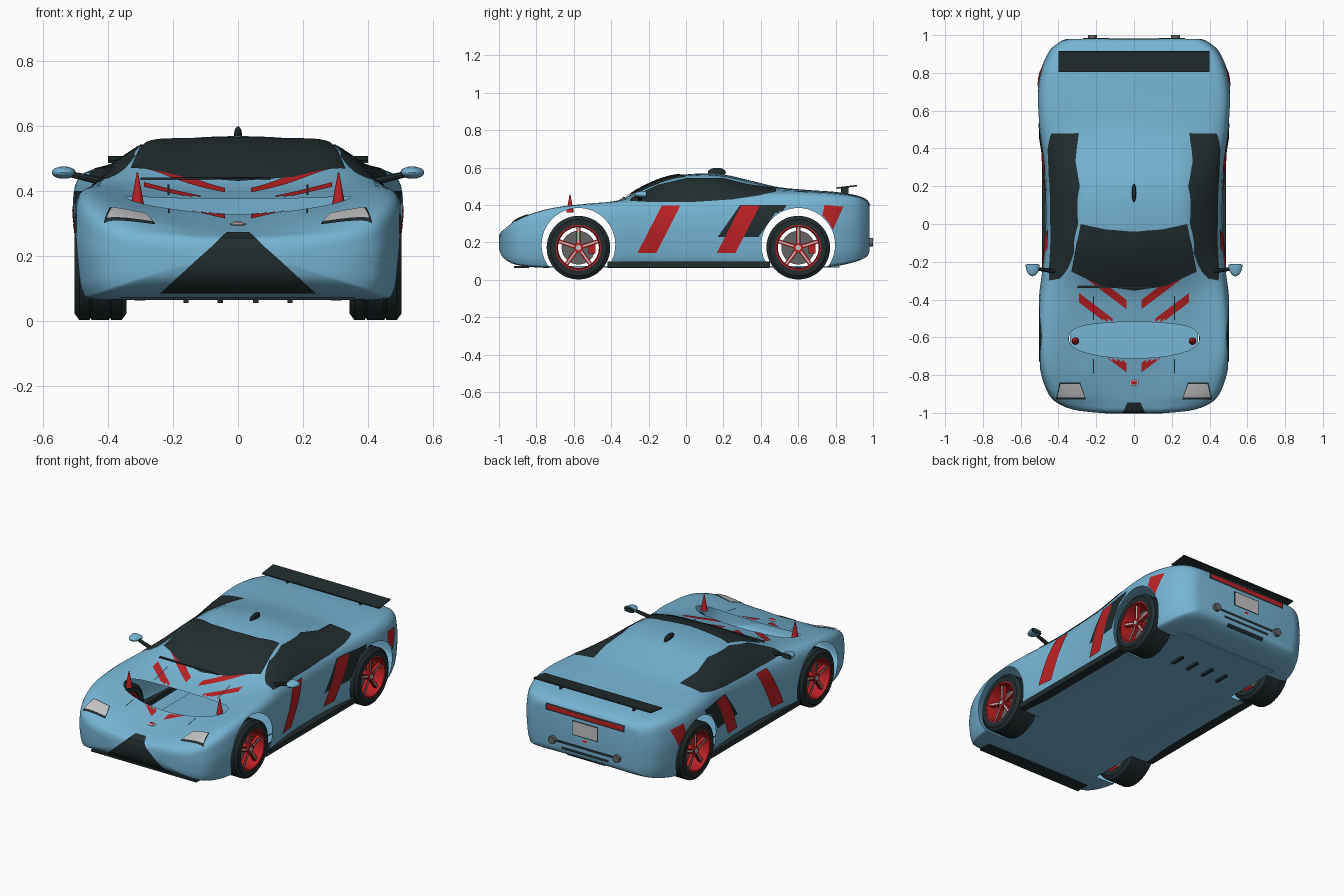
import bpy, bmesh
from math import radians, pi, cos, sin, hypot
from mathutils import Vector, Matrix
from mathutils.bvhtree import BVHTree

if "Cube" in bpy.data.objects:
    bpy.data.objects.remove(bpy.data.objects["Cube"])


def material(name, rgb):
    m = bpy.data.materials.new(name)
    m.use_nodes = True
    m.diffuse_color = (*rgb, 1)
    m.node_tree.nodes["Principled BSDF"].inputs["Base Color"].default_value = (*rgb, 1)
    return m


BLUE = material("sky blue paint", (.18, .46, .66))
BLACK = material("dark glass and rubber", (.016, .026, .028))
RED = material("red paint", (.5, .015, .018))
PALE = material("pale grey", (.55, .55, .55))
GREY = material("brake grey", (.13, .13, .13))


def make(name, bm, mat, smooth=True, recalc=True):
    if recalc:
        bmesh.ops.recalc_face_normals(bm, faces=bm.faces)
    me = bpy.data.meshes.new(name)
    bm.to_mesh(me)
    bm.free()
    me.materials.append(mat)
    ob = bpy.data.objects.new(name, me)
    bpy.context.collection.objects.link(ob)
    if smooth:
        bpy.ops.object.select_all(action='DESELECT')
        ob.select_set(True)
        bpy.context.view_layer.objects.active = ob
        bpy.ops.object.shade_smooth_by_angle(angle=radians(35))
    return ob


def box(name, lo, hi, mat, rot=None):
    lo, hi = Vector(lo), Vector(hi)
    bm = bmesh.new()
    m = Matrix.Translation((lo + hi) / 2) @ Matrix.Diagonal((*(hi - lo), 1))
    bmesh.ops.create_cube(bm, size=1, matrix=(rot or Matrix()) @ m)
    return make(name, bm, mat, False)


def cone(name, p, q, r1, r2, mat, seg=24):
    p, q = Vector(p), Vector(q)
    turn = (q - p).to_track_quat('Z', 'Y').to_matrix().to_4x4()
    bm = bmesh.new()
    bmesh.ops.create_cone(bm, cap_ends=True, segments=seg, radius1=r1, radius2=r2,
                          depth=(q - p).length, matrix=Matrix.Translation((p + q) / 2) @ turn)
    return make(name, bm, mat)


def ball(name, centre, size, mat, flat_back=False):
    bm = bmesh.new()
    bmesh.ops.create_uvsphere(bm, u_segments=24, v_segments=14, radius=1)
    for v in bm.verts:
        if flat_back:
            v.co.y = min(v.co.y, 0)
        v.co = Vector(centre) + v.co * Vector(size)
    return make(name, bm, mat)


def spline(pts, per, closed=False):
    """Catmull-Rom through tuples of any length"""
    n, out = len(pts), []
    get = lambda i: pts[i % n] if closed else pts[max(0, min(n - 1, i))]
    for i in range(n if closed else n - 1):
        quad = list(zip(get(i - 1), get(i), get(i + 1), get(i + 2)))
        for k in range(per):
            t = k / per
            out.append([b + t * (c - a + t * (2*a - 5*b + 4*c - d + t * (3*(b - c) + d - a))) / 2
                        for a, b, c, d in quad])
    return out if closed else out + [list(pts[-1])]


def skin(rings, loop_ends=False):
    """Quads across a list of closed rings"""
    bm = bmesh.new()
    vs = [[bm.verts.new(p) for p in ring] for ring in rings]
    if loop_ends:
        vs.append(vs[0])
    for a, b in zip(vs, vs[1:]):
        for i in range(len(a)):
            j = (i + 1) % len(a)
            bm.faces.new((a[i], a[j], b[j], b[i]))
    if not loop_ends:
        bm.faces.new(vs[0])
        bm.faces.new(vs[-1])
    return bm


# Body stations: y, half width, floor, shoulder z, roof-edge x, roof-edge z, centre z
STATIONS = [
    (-1, .18, .17, .22, .1, .235, .235), (-.985, .31, .13, .25, .18, .26, .255),
    (-.95, .4, .1, .285, .22, .28, .268), (-.9, .45, .08, .32, .25, .305, .282),
    (-.8, .488, .068, .36, .28, .337, .307), (-.68, .505, .065, .388, .29, .358, .337),
    (-.5, .507, .065, .405, .29, .39, .38), (-.36, .498, .065, .41, .31, .425, .42),
    (-.24, .482, .065, .415, .32, .47, .49), (-.1, .468, .065, .42, .3, .525, .548),
    (.06, .465, .065, .43, .285, .547, .568), (.2, .468, .065, .438, .285, .54, .563),
    (.36, .482, .065, .45, .29, .508, .527), (.5, .502, .065, .455, .3, .485, .495),
    (.66, .512, .065, .455, .3, .475, .48), (.8, .495, .075, .448, .3, .465, .47),
    (.91, .45, .1, .435, .28, .447, .452), (.965, .39, .125, .41, .26, .425, .43),
    (.98, .35, .15, .385, .25, .4, .405)]


def section(row):
    y, w, zb, zs, xr, zr, zc = row
    h = zs - zb
    half = [(0, zc), (xr / 2, zc * .75 + zr * .25), (xr, zr), (.93 * w, zs), (w, zs - .3 * h),
            (.995 * w, zb + .35 * h), (.96 * w, zb + .08 * h), (.87 * w, zb), (.4 * w, zb), (0, zb)]
    full = half + [(-x, z) for x, z in half[-2:0:-1]]
    return [(x, y, z) for x, z in spline(full, 5, True)]


body = make("body_shell", skin([section(r) for r in spline(STATIONS, 5)]), BLUE)

# Wheel arches cut through the shell, then opened up
ARCHES, AZ, AR = (-.575, .6), .187, .197
for y in ARCHES:
    cutter = cone("arch_cutter", (-1, y, AZ), (1, y, AZ), AR, AR, BLUE, 64)
    mod = body.modifiers.new("arch", 'BOOLEAN')
    mod.object, mod.operation = cutter, 'DIFFERENCE'
    bpy.context.view_layer.objects.active = body
    bpy.ops.object.modifier_apply(modifier=mod.name)
    bpy.data.objects.remove(cutter)
bm = bmesh.new()
bm.from_mesh(body.data)
walls = [f for f in bm.faces if abs(f.normal.x) < .02 and any(
    all(abs(hypot(v.co.y - y, v.co.z - AZ) - AR) < .002 for v in f.verts) for y in ARCHES)]
bmesh.ops.delete(bm, geom=walls, context='FACES')
bm.to_mesh(body.data)
TREE = BVHTree.FromBMesh(bm)
bm.free()
box("floor_pan", (-.34, -.8, .067), (.34, .82, .073), BLUE)


def decal(name, a, b, view, mat, side=1, n=10, lift=.004):
    """Thin painted patch between two outlines, laid on the body"""
    place = {'side': lambda u, v: ((2 * side, u, v), (-side, 0, 0)),
             'front': lambda u, v: ((side * u, -2, v), (0, 1, 0)),
             'rear': lambda u, v: ((side * u, 2, v), (0, -1, 0)),
             'top': lambda u, v: ((side * u, v, 2), (0, 0, -1))}[view]
    bm, rows = bmesh.new(), []
    a, b = [[Vector(p).lerp(Vector(q), k / n) for p, q in zip(e, e[1:]) for k in range(n)]
            + [Vector(e[-1])] for e in (a, b)]
    for p, q in zip(a, b):
        row = []
        for k in range(n + 1):
            start, aim = place(*p.lerp(q, k / n))
            hit, normal, _, _ = TREE.ray_cast(Vector(start), Vector(aim))
            ok = hit is not None and normal.dot(Vector(aim)) < 0
            row.append(bm.verts.new(hit + normal * lift) if ok else None)
        rows.append(row)
    for r, s in zip(rows, rows[1:]):
        for k in range(n):
            quad = (r[k], r[k + 1], s[k + 1], s[k])
            if all(quad):
                f = bm.faces.new(quad)
                f.normal_update()
                if f.normal.dot(Vector(aim)) > 0:
                    f.normal_flip()
    return make(name, bm, mat, recalc=False)


def bar(name, x, z0, z1, view, mat, lift=.004):
    decal(name, [(-x, z0), (x, z0)], [(-x, z1), (x, z1)], view, mat, lift=lift)


# Glass, grille and tail panels
decal("windscreen", [(-.28, 0), (-.15, -.028), (0, -.04), (.15, -.028), (.28, 0)],
      [(-.33, -.25), (-.17, -.325), (0, -.35), (.17, -.325), (.33, -.25)], 'top', BLACK, lift=.007)
decal("front_grille", [(-.035, .27), (.035, .27)], [(-.24, .088), (.24, .088)], 'front', BLACK)
box("front_lip", (-.36, -.92, .064), (.36, -.84, .074), BLACK)
bar("tail_light_trim", .27, .372, .412, 'rear', BLACK)
bar("tail_light", .26, .38, .404, 'rear', RED, .006)
bar("plate_frame", .09, .264, .356, 'rear', BLACK)
bar("plate", .083, .27, .35, 'rear', PALE, .006)
bar("rear_badge_rim", .02, .236, .254, 'rear', PALE)
bar("rear_badge", .015, .239, .251, 'rear', RED, .006)
for i in range(3):
    z = .2 - .035 * i
    bar("diffuser_slat", .19 - .03 * i, z - .008, z + .008, 'rear', BLACK)
ball("hood_badge_rim", (0, -.84, .298), (.025, .018, .006), PALE)
ball("hood_badge", (0, -.84, .3), (.018, .012, .007), RED)
box("wiper", (-.3, -.34, .436), (.1, -.325, .442), BLACK)
ball("roof_antenna", (0, .165, .575), (.012, .048, .024), BLACK)
box("rear_wing", (-.4, -.055, -.004), (.4, .055, .004), BLACK,
    Matrix.Translation((0, .86, .497)) @ Matrix.Rotation(radians(7), 4, 'X'))

for s in (1, -1):
    # Side glass, stripes and intake
    decal("side_window", [(-.3, .418), (-.15, .413), (.05, .415), (.25, .428), (.38, .447), (.48, .468)],
          [(-.29, .437), (-.15, .505), (0, .54), (.2, .54), (.33, .508), (.48, .488)], 'side', BLACK, s)
    decal("side_intake", [(.17, .23), (.42, .23)], [(.29, .4), (.54, .4)], 'side', BLACK, s, 16)
    for y in (-.26, .165):
        decal("side_stripe", [(y, .145), (y + .13, .395)], [(y + .1, .145), (y + .23, .395)],
              'side', RED, s, lift=.007)
    decal("rear_flash", [(.7, .19), (.74, .4)], [(.74, .17), (.84, .39)], 'side', RED, s, 24)
    decal("front_flash", [(-.62, .33), (-.5, .33)], [(-.6, .37), (-.5, .37)], 'side', RED, s, 24)
    box("side_skirt", (min(s * .43, s * .487), -.42, .066), (max(s * .43, s * .487), .45, .098), BLACK)
    # Hood paint, lamps and cones
    for y in (-.785, -.605, -.45):
        decal("hood_stripe", [(.04, y), (.29, y + .19)], [(.04, y + .05), (.29, y + .24)], 'top', RED, s)
    decal("hood_seam", [(.212, -.79), (.212, -.38)], [(.217, -.79), (.217, -.38)], 'top', BLACK, s, 16)
    decal("headlight_trim", [(.255, -.928), (.412, -.926)], [(.285, -.838), (.395, -.838)], 'top', BLACK, s)
    decal("headlight", [(.262, -.915), (.405, -.915)], [(.288, -.845), (.39, -.845)], 'top', PALE, s, lift=.007)
    cone("hood_cone", (s * .31, -.62, .36), (s * .31, -.62, .457), .02, .002, RED)
    # Mirrors, exhausts, wing struts and underside fins
    cone("mirror_arm", (s * .42, -.25, .43), (s * .53, -.235, .455), .012, .009, BLACK, 8)
    ball("mirror_shell", (s * .537, -.215, .457), (.037, .062, .019), BLUE, True)
    box("mirror_glass", (s * .537 - .03, -.215, .445), (s * .537 + .03, -.211, .469), BLACK)
    cone("exhaust", (s * .22, .94, .2), (s * .22, 1, .2), .023, .023, GREY)
    box("wing_strut", (s * .25 - .005, .83, .44), (s * .25 + .005, .87, .495), BLACK)
    for x in (.055, .16):
        box("floor_fin", (s * x - .008, .53, .055), (s * x + .008, .62, .07), BLACK)


def lathe(name, profile, x, y, z, s, mat, seg=48):
    rings = [[(x + s * dx, y + r * cos(2 * pi * i / seg), z + r * sin(2 * pi * i / seg))
              for i in range(seg)] for dx, r in profile]
    return make(name, skin(rings, True), mat)


# Wheels
TYRE = [(-.08, .122), (-.08, .15), (-.065, .17), (-.034, .17), (-.03, .163), (-.026, .17),
        (.026, .17), (.03, .163), (.034, .17), (.065, .17), (.08, .15), (.08, .122)]
RIM = [(.078, .124), (.078, .114), (.05, .109), (-.07, .109), (-.07, .122)]
for y in ARCHES:
    for s in (1, -1):
        x, z = s * .424, .172
        lathe("tyre", TYRE, x, y, z, s, BLACK)
        lathe("rim", RIM, x, y, z, s, RED)
        disc = lambda name, d0, d1, r, mat: cone(name, (x + s * d0, y, z), (x + s * d1, y, z), r, r, mat, 32)
        disc("brake_disc", 0, .014, .09, GREY)
        disc("wheel_hub", .01, .066, .026, RED)
        disc("hub_cap", .06, .072, .014, PALE)
        for i in range(5):
            turn = Matrix.Translation((x, y, z)) @ Matrix.Rotation(2 * pi * i / 5, 4, 'X')
            d = s * .05
            box("spoke", (d - .01, -.011, .015), (d + .01, .011, .113), RED, turn)
            box("spoke_inlay", (d - .012, -.004, .025), (d + .012, .004, .11), PALE, turn)
        box("caliper", (x + s * .007 - .02, y + .055, z - .03), (x + s * .007 + .02, y + .092, z + .03), RED)
